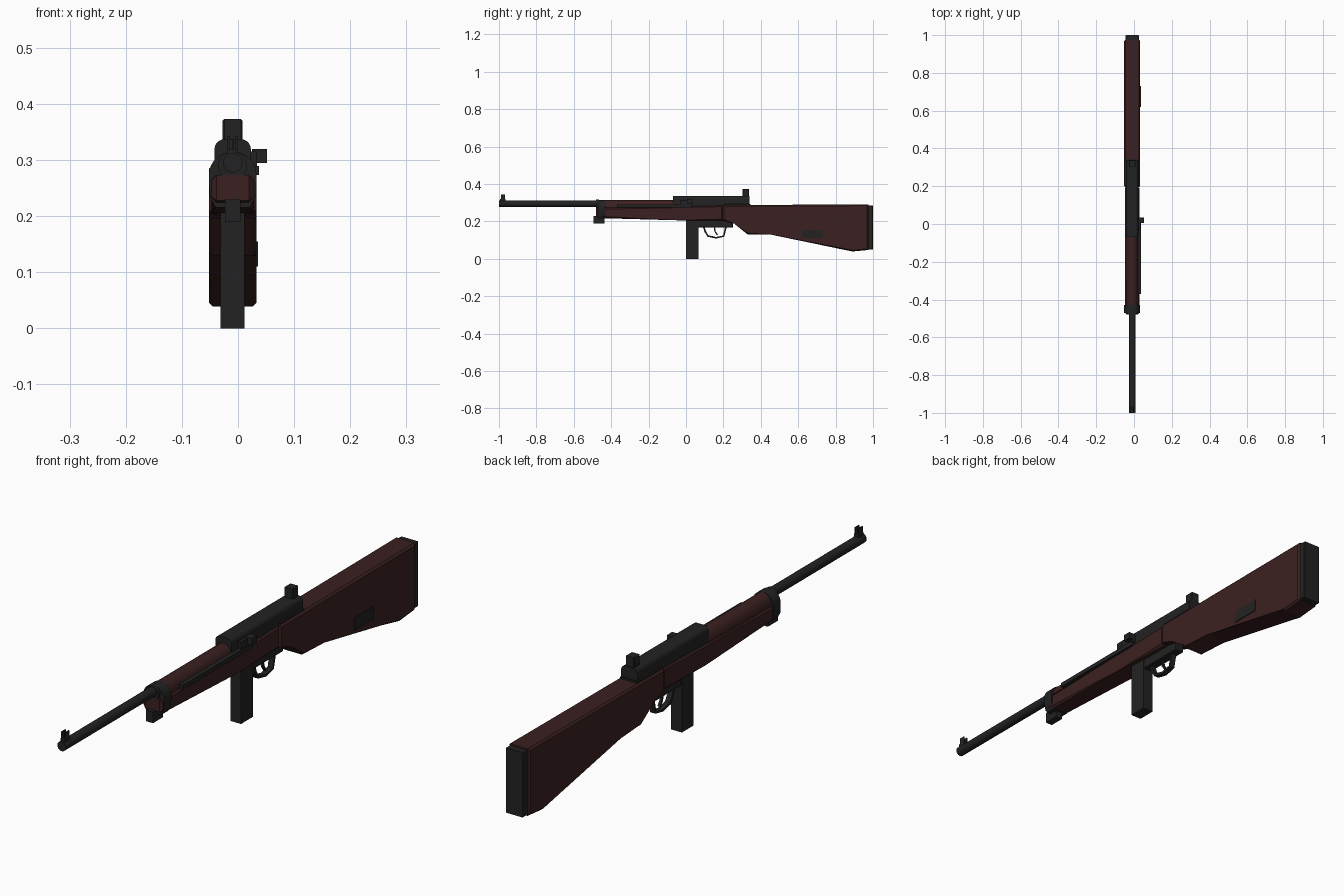
import bpy, bmesh, math
from mathutils import Vector

cube = bpy.data.objects.get("Cube")
if cube:
    bpy.data.objects.remove(cube, do_unlink=True)

CX = -0.0095  # centre plane of the body


def material(name, color):
    m = bpy.data.materials.new(name)
    m.use_nodes = True
    m.diffuse_color = (*color, 1)
    m.node_tree.nodes["Principled BSDF"].inputs["Base Color"].default_value = (*color, 1)
    return m


WOOD = material("dark red wood", (0.044, 0.0145, 0.0150))
METAL = material("black metal", (0.0162, 0.0162, 0.0162))


def prism(name, points, axis, a, b, mat, bevel=0, smooth=False):
    """Extrude a profile along x (points are y, z) or along y (points are x, z)."""
    bm = bmesh.new()

    def place(p, t):
        return (t, p[0], p[1]) if axis == "x" else (p[0], t, p[1])

    rings = [[bm.verts.new(place(p, t)) for p in points] for t in (a, b)]
    caps = [bm.faces.new(r) for r in rings]
    n = len(points)
    for i in range(n):
        j = (i + 1) % n
        bm.faces.new((rings[0][i], rings[0][j], rings[1][j], rings[1][i]))
    if bevel:
        edges = list({e for f in caps for e in f.edges})
        bmesh.ops.bevel(bm, geom=edges, offset=bevel, segments=1, affect="EDGES", profile=0.5)
    bmesh.ops.recalc_face_normals(bm, faces=bm.faces)
    mesh = bpy.data.meshes.new(name)
    bm.to_mesh(mesh)
    bm.free()
    mesh.materials.append(mat)
    obj = bpy.data.objects.new(name, mesh)
    bpy.context.collection.objects.link(obj)
    if smooth:
        bpy.ops.object.select_all(action="DESELECT")
        obj.select_set(True)
        bpy.context.view_layer.objects.active = obj
        bpy.ops.object.shade_smooth_by_angle(angle=math.radians(35))
    return obj


def box(name, x, y, z, mat=METAL, bevel=0):
    pts = [(y[0], z[0]), (y[1], z[0]), (y[1], z[1]), (y[0], z[1])]
    return prism(name, pts, "x", x[0], x[1], mat, bevel)


def mid(half):
    return (CX - half, CX + half)


def arc(rx, rz, z, start, end, n):
    angles = [math.radians(start + (end - start) * i / n) for i in range(n + 1)]
    return [(CX + rx * math.cos(t), z + rz * math.sin(t)) for t in angles]


def ribbon(name, path, thick, half):
    """Bent strip that follows a path in the y-z plane."""
    path = [Vector(p) for p in path]
    inner = []
    for i, p in enumerate(path):
        d = (path[min(i + 1, len(path) - 1)] - path[max(i - 1, 0)]).normalized()
        inner.append(p + Vector((-d.y, d.x)) * thick)
    return prism(name, path + inner[::-1], "x", *mid(half), METAL)


# Wooden furniture
prism("butt_stock", [(0.195, 0.287), (0.975, 0.291), (0.975, 0.047), (0.89, 0.039),
                     (0.45, 0.137), (0.33, 0.13), (0.26, 0.195), (0.195, 0.205)],
      "x", *mid(0.0425), WOOD, 0.007)
prism("fore_stock", [(-0.48, 0.273), (0.2, 0.288), (0.2, 0.203), (-0.05, 0.206),
                     (-0.45, 0.217), (-0.48, 0.228)],
      "x", *mid(0.038), WOOD, 0.009)
prism("hand_guard", arc(0.034, 0.042, 0.273, 0, 180, 12), "y", -0.44, -0.06, WOOD, smooth=True)

# Butt plate and the sling plate on the stock side
box("butt_plate", mid(0.036), (0.965, 1.0), (0.05, 0.286), bevel=0.003)
box("sling_plate", (0.03, 0.036), (0.62, 0.73), (0.11, 0.155))

# Barrel and muzzle
prism("barrel", arc(0.0175, 0.0175, 0.295, 0, 345, 23), "y", -1.0, 0.0, METAL, smooth=True)
box("front_sight_base", mid(0.009), (-0.995, -0.965), (0.305, 0.32))
for side, offset in (("left", 0.0068), ("right", -0.0068)):
    x = CX + offset
    box(f"front_sight_ear_{side}", (x - 0.002, x + 0.002), (-0.99, -0.968), (0.318, 0.343))
box("front_sight_post", mid(0.0015), (-0.982, -0.976), (0.318, 0.336))

# Barrel band with lug
prism("barrel_band", arc(0.0425, 0.042, 0.273, 0, 180, 14) +
      [(CX - 0.041, 0.235), (CX - 0.03, 0.215), (CX + 0.03, 0.215), (CX + 0.041, 0.235)],
      "y", -0.47, -0.43, METAL, smooth=True)
prism("band_collar", arc(0.026, 0.026, 0.29, 0, 345, 23), "y", -0.48, -0.465, METAL, smooth=True)
box("band_lug", mid(0.014), (-0.495, -0.437), (0.19, 0.23))

# Receiver with rounded shoulders
r, w, top = 0.018, 0.0325, 0.337
prism("receiver", [(CX - w, 0.27), (CX + w, 0.27)] +
      [(x + w - r, z) for x, z in arc(r, r, top - r, 0, 90, 5)] +
      [(x - w + r, z) for x, z in arc(r, r, top - r, 90, 180, 5)],
      "y", -0.07, 0.34, METAL, smooth=True)
box("receiver_tang", mid(0.036), (0.2, 0.345), (0.275, 0.294), bevel=0.003)
box("rear_sight", mid(0.0178), (0.303, 0.337), (0.325, 0.373), bevel=0.003)

# Operating rod and handle
box("operating_rod", (0.018, 0.0375), (-0.37, 0.03), (0.273, 0.289))
box("handle_arm", (0.015, 0.034), (-0.03, 0.035), (0.286, 0.315))
box("operating_handle", (0.025, 0.052), (0.005, 0.035), (0.295, 0.32))

# Magazine and trigger group
box("magazine", mid(0.0215), (0.0, 0.068), (0.0, 0.215))
box("trigger_housing", mid(0.018), (0.0, 0.25), (0.168, 0.21), bevel=0.003)
ribbon("trigger_guard", [(0.09, 0.172), (0.098, 0.145), (0.115, 0.118), (0.16, 0.108),
                         (0.205, 0.118), (0.218, 0.172)], 0.009, 0.01)
ribbon("trigger", [(0.148, 0.172), (0.152, 0.145), (0.165, 0.125)], 0.007, 0.005)
